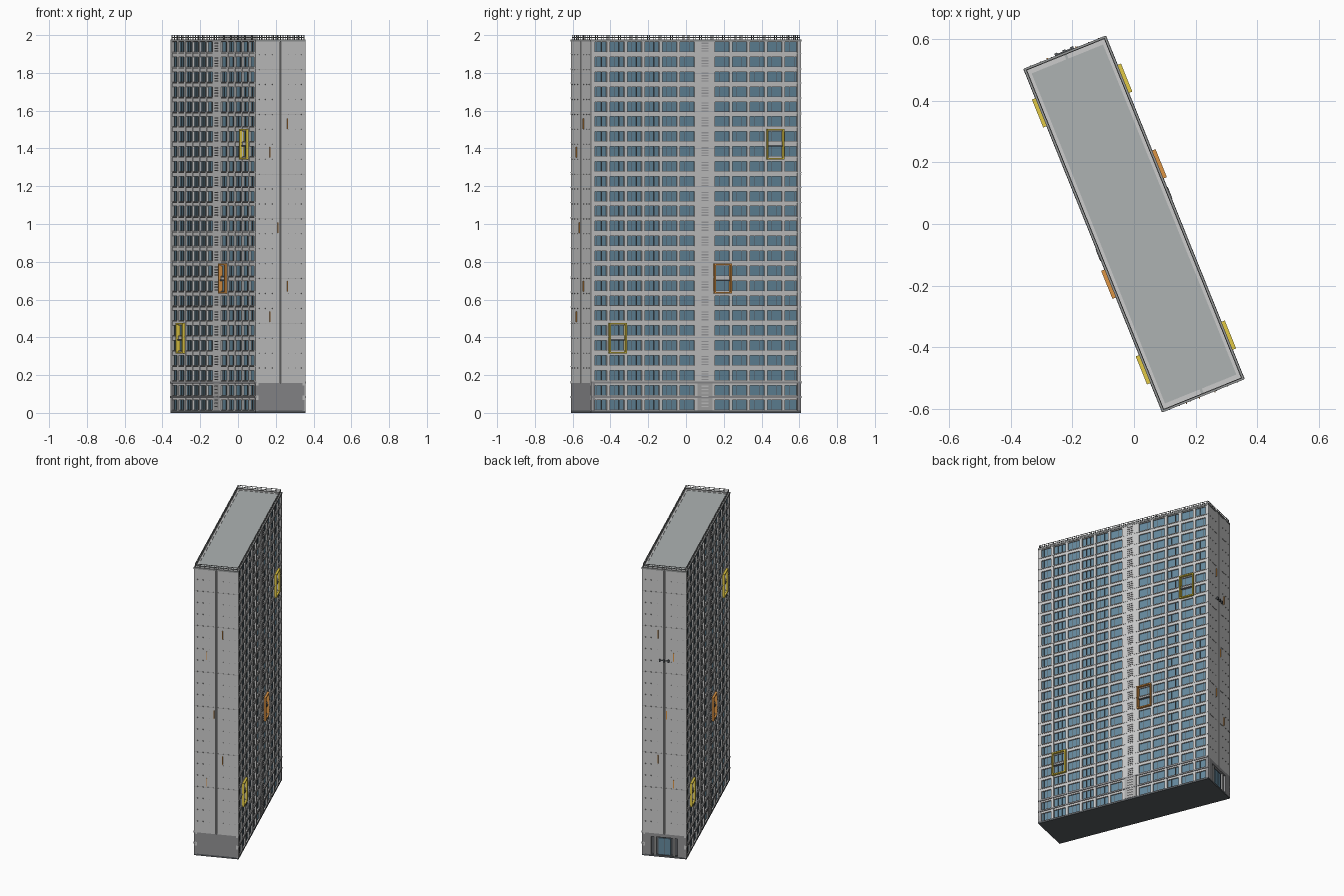
import bpy, bmesh, math, random
from mathutils import Matrix, Vector

if "Cube" in bpy.data.objects:
    bpy.data.objects.remove(bpy.data.objects["Cube"])

random.seed(4)
ROT = Matrix.Rotation(math.radians(22), 4, 'Z')
W, L, F, N = 0.142, 0.60, 0.079, 25      # half width, half length, floor height, floors
TOP = F * N
BASE = 2 * F
WALL = (0.70, 0.70, 0.67)
TRIM = (0.78, 0.78, 0.75)
BASE_C = (0.28, 0.28, 0.29)
DARK = (0.10, 0.11, 0.12)
GLASS = (0.13, 0.25, 0.34)
YELLOW = (0.75, 0.58, 0.06)
ORANGE = (0.72, 0.30, 0.06)


def box(x0, x1, y0, y1, z0, z1):
    return (x0, x1, y0, y1, z0, z1)


def turned(boxes):
    """The boxes plus a copy turned half way round the vertical axis."""
    return boxes + [(-b[1], -b[0], -b[3], -b[2], b[4], b[5]) for b in boxes]


def make(name, boxes, color):
    bm = bmesh.new()
    for x0, x1, y0, y1, z0, z1 in boxes:
        m = Matrix.Translation(((x0 + x1) / 2, (y0 + y1) / 2, (z0 + z1) / 2))
        m = ROT @ m @ Matrix.Diagonal((x1 - x0, y1 - y0, z1 - z0, 1))
        bmesh.ops.create_cube(bm, size=1, matrix=m)
    me = bpy.data.meshes.new(name)
    bm.to_mesh(me)
    bm.free()
    ob = bpy.data.objects.new(name, me)
    bpy.context.collection.objects.link(ob)
    mat = bpy.data.materials.new(name)
    mat.diffuse_color = (*color, 1)
    mat.use_nodes = True
    mat.node_tree.nodes["Principled BSDF"].inputs["Base Color"].default_value = mat.diffuse_color
    me.materials.append(mat)
    return ob


# Core, foundation and roof
G = 0.130                                  # glass plane
make("core", [box(-G, G, -L + .02, L - .02, .01, TOP - .01)], WALL)
make("foundation", [box(-W, W, -L, L, 0, .012)], DARK)
make("roof_deck", [box(-W + .006, W - .006, -L + .006, L - .006, TOP - .012, TOP - .002)], (0.42, 0.45, 0.45))
rim = turned([box(W - .007, W + .002, -L - .001, L + .001, TOP - .008, TOP + .003),
              box(-W, W, L - .007, L + .002, TOP - .008, TOP + .003)])
make("parapet", rim, (0.30, 0.31, 0.31))

# Roof railing: rails and posts
rail = []
for z in (TOP + .012, TOP + .023):
    rail += [box(W - .007, W - .004, -L + .004, L - .004, z - .001, z + .002),
             box(-W + .004, W - .004, L - .007, L - .004, z - .001, z + .002)]
for i in range(37):
    y = -L + .006 + i * (2 * L - .012) / 36
    rail.append(box(W - .007, W - .004, y - .0015, y + .0015, TOP, TOP + .025))
for i in range(1, 9):
    x = -W + .006 + i * (2 * W - .012) / 9
    rail.append(box(x - .0015, x + .0015, L - .007, L - .004, TOP, TOP + .025))
make("roof_railing", turned(rail), (0.25, 0.26, 0.26))

# Facades: twelve bays by twenty five floors, bay 6 is the service shaft
piers, bands, sills, panes, mullions, shaft, louvres, base_bands = ([] for _ in range(8))
for i in range(13):
    y = -L + i * .1
    piers.append(box(G - .005, W, max(y - .009, -L), min(y + .009, L), .01, TOP))
for f in range(N + 1):
    z = f * F
    bands.append(box(G - .005, W - .002, -L, L, max(z - .012, .01), min(z + .014, TOP)))
    if 0 < f < N:
        sills.append(box(W - .003, W + .002, -L, L, z + .006, z + .010))
for z in (F + .005, BASE + .002):
    base_bands.append(box(W - .004, W + .003, -L, L, z - .004, z + .006))
for b in range(12):
    y = -L + .05 + b * .1
    if b == 6:
        shaft.append(box(G - .005, W + .001, y - .042, y + .042, BASE, TOP))
        for f in range(2, N):
            for k in range(4):
                z = f * F + .016 + k * .014
                louvres.append(box(W, W + .004, y - .02, y + .02, z, z + .006))
        continue
    for f in range(N):
        z0, z1 = f * F + .014, (f + 1) * F - .012
        panes.append(box(G - .004, G + .002, y - .042, y + .042, z0, z1))
        cuts = (-.014, .014) if b < 5 else (random.choice((-.014, .014)),)
        for c in cuts:
            mullions.append(box(G, G + .005, y + c - .0015, y + c + .0015, z0, z1))
        mullions.append(box(G, G + .004, y - .042, y + .042, z0, z0 + .003))
make("facade_piers", turned(piers), WALL)
make("floor_bands", turned(bands), WALL)
make("window_sills", turned(sills), TRIM)
make("base_bands", turned(base_bands), BASE_C)
make("window_glass", turned(panes), GLASS)
make("window_mullions", turned(mullions), DARK)
make("service_shaft", turned(shaft), TRIM)
make("shaft_louvres", turned(louvres), (0.35, 0.35, 0.36))
vent = [box(G - .005, W + .002, .008, .092, .012, BASE)]
make("shaft_base", turned(vent), (0.42, 0.42, 0.42))
make("shaft_base_slats", turned([box(W, W + .005, .03, .07, .03 + k * .018, .036 + k * .018)
                                 for k in range(7)]), (0.55, 0.55, 0.55))

# Coloured frames, each one bay wide and two floors high
def frame(bay_y, floor, name, color):
    h, t = .049, .008
    z0, z1 = floor * F - .001, (floor + 2) * F + .001
    x0, x1 = G, W + .014
    bars = [box(x0, x1, bay_y - h, bay_y - h + t, z0, z1),
            box(x0, x1, bay_y + h - t, bay_y + h, z0, z1),
            box(x0, x1, bay_y - h, bay_y + h, z0, z0 + t),
            box(x0, x1, bay_y - h, bay_y + h, z1 - t, z1)]
    make(name, turned(bars), color)
    zm = (floor + 1) * F
    make(name + "_crossbar", turned([box(W - .004, W + .004, bay_y - h + t, bay_y + h - t,
                                         zm - .012, zm - .004)]), DARK)


frame(.45, 17, "upper_yellow_frame", YELLOW)
frame(.15, 8, "middle_orange_frame", ORANGE)
frame(-.45, 4, "lower_yellow_frame", YELLOW)

# End walls: two slabs with a central slot, panel joints, anchors and fins
slabs, joints, anchors, fins, bases = [], [], [], [], []
for s in (-1, 1):
    def end(x0, x1, d0, d1, z0, z1):
        a, b = sorted((s * (L + d0), s * (L + d1)))
        return box(x0, x1, a, b, z0, z1)
    slabs += [end(-W, -.004, -.022, 0, BASE, TOP), end(.004, W, -.022, 0, BASE, TOP)]
    for f in (6, 9, 13, 16, 20, 23):
        for x0, x1 in ((-W, -.004), (.004, W)):
            joints.append(end(x0, x1, -.002, .0008, f * F - .0015, f * F + .0015))
    for f in range(3, N):
        for x in (-.12, -.085, -.045, .045, .085, .12):
            anchors.append(end(x - .002, x + .002, -.001, .003, f * F - .002, f * F + .002))
    for x, z in ((-.06, 1.38), (.04, 1.53), (-.015, .98), (.04, .67), (-.06, .51)):
        fins.append(end(x - .002, x + .002, -.001, .006, z - .028, z + .028))
bases.append(box(-W, W, -L, -L + .022, .01, BASE))
bases += [box(-W, -.085, L - .022, L, .01, BASE), box(.085, W, L - .022, L, .01, BASE),
          box(-.085, .085, L - .022, L, .135, BASE)]
make("end_wall_slabs", slabs, WALL)
make("end_wall_joints", joints, (0.45, 0.45, 0.44))
make("end_wall_anchors", anchors, (0.30, 0.30, 0.30))
make("end_wall_fins", fins, ORANGE)
make("end_wall_base", bases, BASE_C)

# Entrance in the back end
make("entrance_recess", [box(-.085, .085, L - .024, L - .016, .012, .136)], DARK)
make("entrance_doors", [box(-.038, -.002, L - .018, L - .010, .012, .125),
                        box(.002, .038, L - .018, L - .010, .012, .125)], GLASS)
make("entrance_posts", [box(s * .06 - .006, s * .06 + .006, L - .016, L - .003, .012, .136)
                        for s in (-1, 1)], (0.45, 0.45, 0.45))

# Small bracket fixture high on the back end
make("wall_bracket", [box(-.03, .03, L, L + .006, 1.349, 1.353)] +
     [box(x - .005, x + .005, L, L + .010, 1.343, 1.360) for x in (-.028, 0, .028)], DARK)
